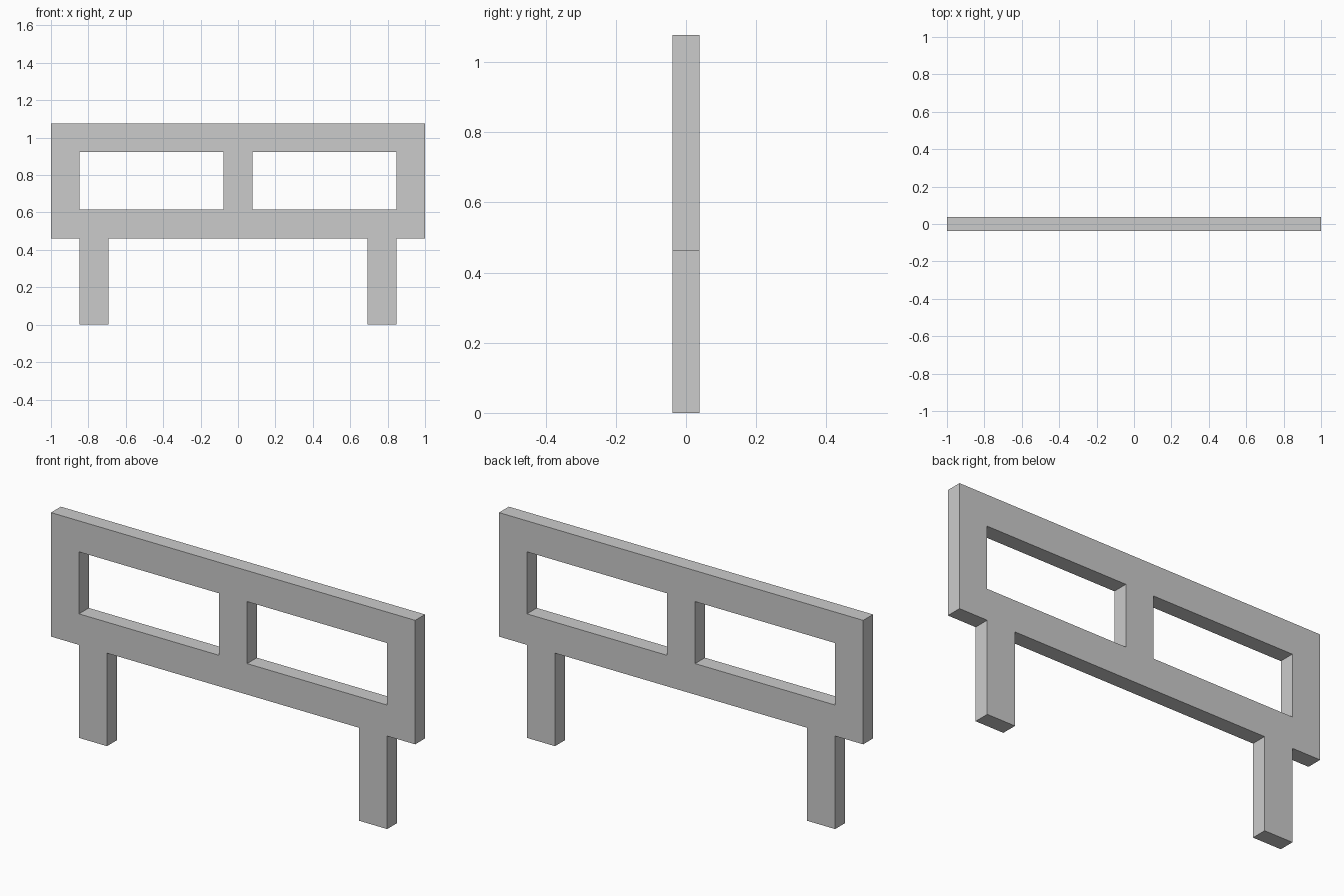
import bpy, bmesh
from mathutils import Matrix
from math import radians

if "Cube" in bpy.data.objects:
    bpy.data.objects.remove(bpy.data.objects["Cube"])

U = 2 / 13            # bar width; the whole design sits on this module
HALF_DEPTH = U / 4


def mirrored(points):
    """Right-hand half of an outline plus its mirror image."""
    return points + [(-x, z) for x, z in reversed(points)]


def add_loop(curve, points):
    spline = curve.splines.new('POLY')
    spline.points.add(len(points) - 1)
    for p, (x, z) in zip(spline.points, points):
        p.co = (x * U, z * U, 0, 1)
    spline.use_cyclic_u = True


# Outline of the frame with its two legs, in modules
curve = bpy.data.curves.new("frame_profile", 'CURVE')
curve.dimensions = '2D'
curve.fill_mode = 'BOTH'
curve.extrude = HALF_DEPTH
add_loop(curve, mirrored([(4.5, 3), (4.5, 0), (5.5, 0), (5.5, 3), (6.5, 3), (6.5, 7)]))

# Two window openings either side of the centre post
for s in (-1, 1):
    add_loop(curve, [(s * 0.5, 4), (s * 5.5, 4), (s * 5.5, 6), (s * 0.5, 6)])

# Turn the profile into a welded, upright mesh
profile = bpy.data.objects.new("frame_profile", curve)
bpy.context.collection.objects.link(profile)
deps = bpy.context.evaluated_depsgraph_get()
mesh = bpy.data.meshes.new_from_object(profile.evaluated_get(deps))
bpy.data.objects.remove(profile)

bm = bmesh.new()
bm.from_mesh(mesh)
bmesh.ops.transform(bm, matrix=Matrix.Rotation(radians(90), 4, 'X'), verts=bm.verts)
bmesh.ops.remove_doubles(bm, verts=bm.verts, dist=1e-4)
bmesh.ops.recalc_face_normals(bm, faces=bm.faces)
for f in bm.faces:
    f.smooth = False
bm.to_mesh(mesh)
bm.free()

mesh.name = "barrier_frame_with_legs"
frame = bpy.data.objects.new("barrier_frame_with_legs", mesh)
bpy.context.collection.objects.link(frame)
